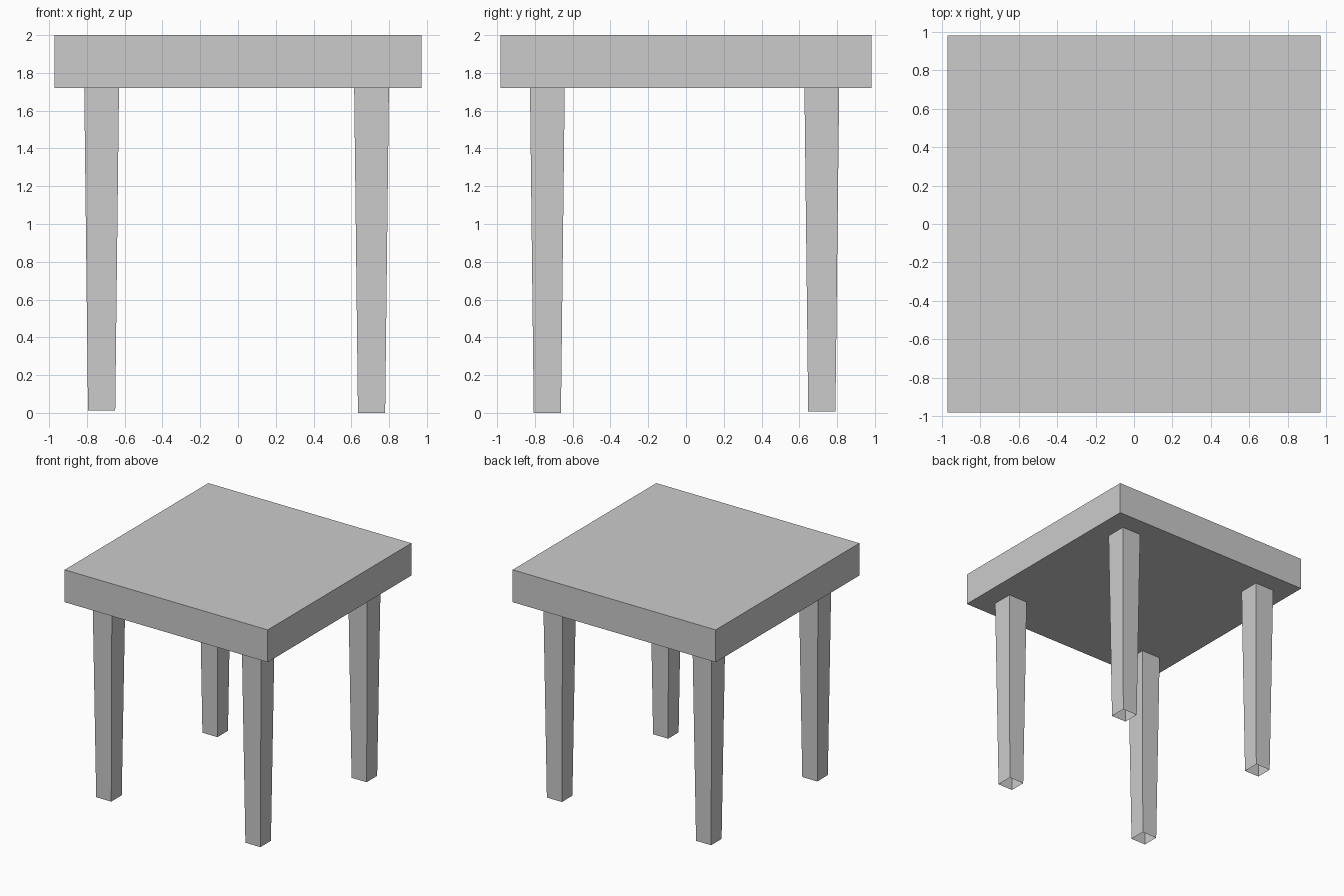
import bpy
import bmesh
from mathutils import Matrix, Vector

if "Cube" in bpy.data.objects:
    bpy.data.objects.remove(bpy.data.objects["Cube"])


def finish(name, bm):
    mesh = bpy.data.meshes.new(name)
    bm.to_mesh(mesh)
    bm.free()
    obj = bpy.data.objects.new(name, mesh)
    bpy.context.collection.objects.link(obj)
    return obj


# Thick square table top
bm = bmesh.new()
bmesh.ops.create_cube(bm, size=1, matrix=Matrix.Translation((0, 0, 1.86))
                      @ Matrix.Diagonal((1.945, 1.965, 0.28, 1)))
finish("table_top", bm)


# Tapered square leg: a tube with open ends
def leg(name, x, y, foot, top=1.72, top_width=0.184, foot_width=0.144):
    bm = bmesh.new()
    bmesh.ops.create_cube(bm, size=1)
    for v in bm.verts:
        upper = v.co.z > 0
        width = top_width if upper else foot_width
        v.co = Vector((x + v.co.x * width, y + v.co.y * width,
                       top if upper else foot))
    bm.normal_update()
    ends = [f for f in bm.faces if abs(f.normal.z) > 0.9]
    bmesh.ops.delete(bm, geom=ends, context='FACES_ONLY')
    finish(name, bm)


leg("front_left_leg", -0.722, -0.734, 0.012)
leg("front_right_leg", 0.707, -0.734, 0.0)
leg("back_left_leg", -0.722, 0.719, 0.015)
leg("back_right_leg", 0.707, 0.719, 0.007)
